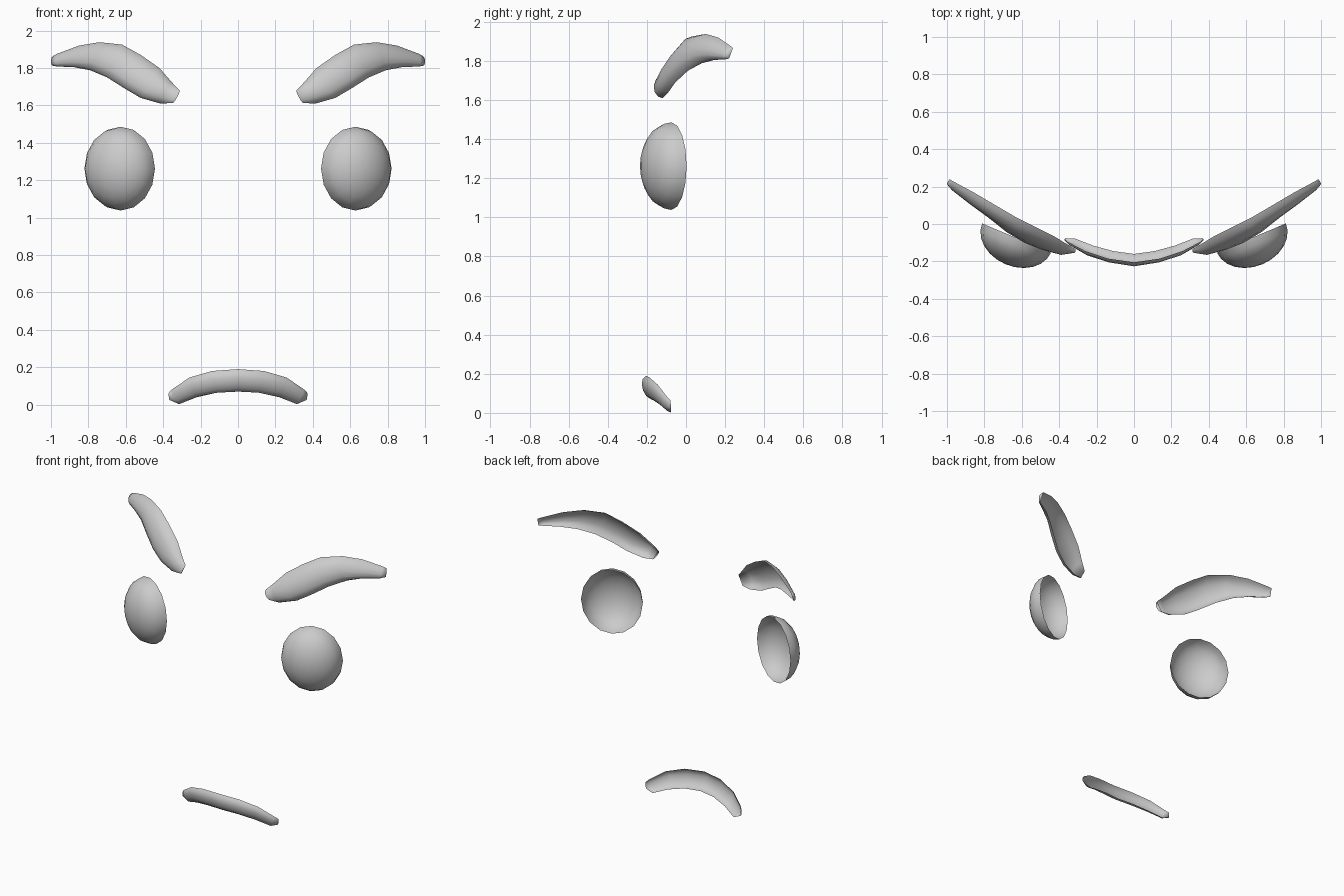
import bpy, bmesh, math
from mathutils import Vector, Matrix

if "Cube" in bpy.data.objects:
    bpy.data.objects.remove(bpy.data.objects["Cube"])

grey = bpy.data.materials.new("plain grey")
grey.diffuse_color = (0.6, 0.6, 0.6, 1)
grey.use_nodes = True
grey.node_tree.nodes["Principled BSDF"].inputs["Base Color"].default_value = grey.diffuse_color


def finish(name, bm):
    """Turn every face to the front and store the open shell."""
    bm.normal_update()
    for f in bm.faces:
        f.smooth = True
    if sum(f.normal.y * f.calc_area() for f in bm.faces) > 0:
        bmesh.ops.reverse_faces(bm, faces=bm.faces[:])
    me = bpy.data.meshes.new(name)
    bm.to_mesh(me)
    bm.free()
    me.materials.append(grey)
    ob = bpy.data.objects.new(name, me)
    bpy.context.collection.objects.link(ob)
    return ob


def shell(name, sections, side=1, steps=6):
    """Loft half-ellipse arcs, each given by top edge, bulge and bottom edge."""
    bm = bmesh.new()
    rows = []
    for s in sections:
        top, mid, low = (Vector((p[0] * side, p[1], p[2])) for p in s)
        c = (top + low) / 2
        angles = [math.pi * i / steps for i in range(steps + 1)]
        rows.append([bm.verts.new(c + (top - c) * math.cos(a) + (mid - c) * math.sin(a))
                     for a in angles])
    for r, q in zip(rows, rows[1:]):
        for i in range(steps):
            bm.faces.new((r[i], r[i + 1], q[i + 1], q[i]))
    bm.faces.new(rows[-1])
    if sections[0][0][0] != 0:
        bm.faces.new(rows[0])
    return finish(name, bm)


def dome(name, side):
    """Open half ellipsoid turned towards the outside of the face."""
    bm = bmesh.new()
    bmesh.ops.create_uvsphere(bm, u_segments=16, v_segments=12, radius=1)
    bmesh.ops.delete(bm, geom=[v for v in bm.verts if v.co.z < -0.01], context='VERTS')
    bm.transform(Matrix.Translation((0.628 * side, -0.075, 1.262))
                 @ Matrix.Rotation(math.radians(23) * side, 4, 'Z')
                 @ Matrix.Rotation(math.radians(90), 4, 'X')
                 @ Matrix.Diagonal((0.2, 0.224, 0.152, 1)))
    return finish(name, bm)


# Eyebrow sections from the inner end to the outer tip
brow = [
    ((.312, -.135, 1.68), (.325, -.155, 1.645), (.348, -.13, 1.613)),
    ((.355, -.11, 1.725), (.39, -.165, 1.67), (.415, -.118, 1.61)),
    ((.42, -.07, 1.80), (.47, -.14, 1.715), (.52, -.09, 1.64)),
    ((.52, -.02, 1.87), (.565, -.10, 1.775), (.605, -.055, 1.69)),
    ((.62, .03, 1.925), (.665, -.045, 1.835), (.70, .01, 1.75)),
    ((.74, .10, 1.938), (.765, .03, 1.865), (.79, .08, 1.788)),
    ((.85, .165, 1.92), (.865, .10, 1.86), (.88, .145, 1.805)),
    ((.97, .23, 1.875), (.975, .185, 1.84), (.97, .20, 1.808)),
    ((.985, .24, 1.865), (1.0, .215, 1.84), (.99, .22, 1.812)),
]

# Mouth sections from the middle to the corner
mouth = [
    ((0, -.205, .19), (0, -.22, .115), (0, -.16, .07)),
    ((.14, -.185, .18), (.125, -.2, .105), (.11, -.145, .065)),
    ((.26, -.145, .145), (.24, -.165, .085), (.22, -.115, .04)),
    ((.355, -.095, .08), (.335, -.112, .04), (.315, -.078, .003)),
    ((.37, -.08, .065), (.37, -.088, .04), (.365, -.076, .025)),
]

for side, word in ((1, "right"), (-1, "left")):
    shell(word + "_eyebrow", brow, side)
    dome(word + "_eye", side)

# Mouth: mirror the half list so both sides join in the middle
left_half = [[(-x, y, z) for x, y, z in s] for s in reversed(mouth[1:])]
shell("mouth", left_half + mouth)
